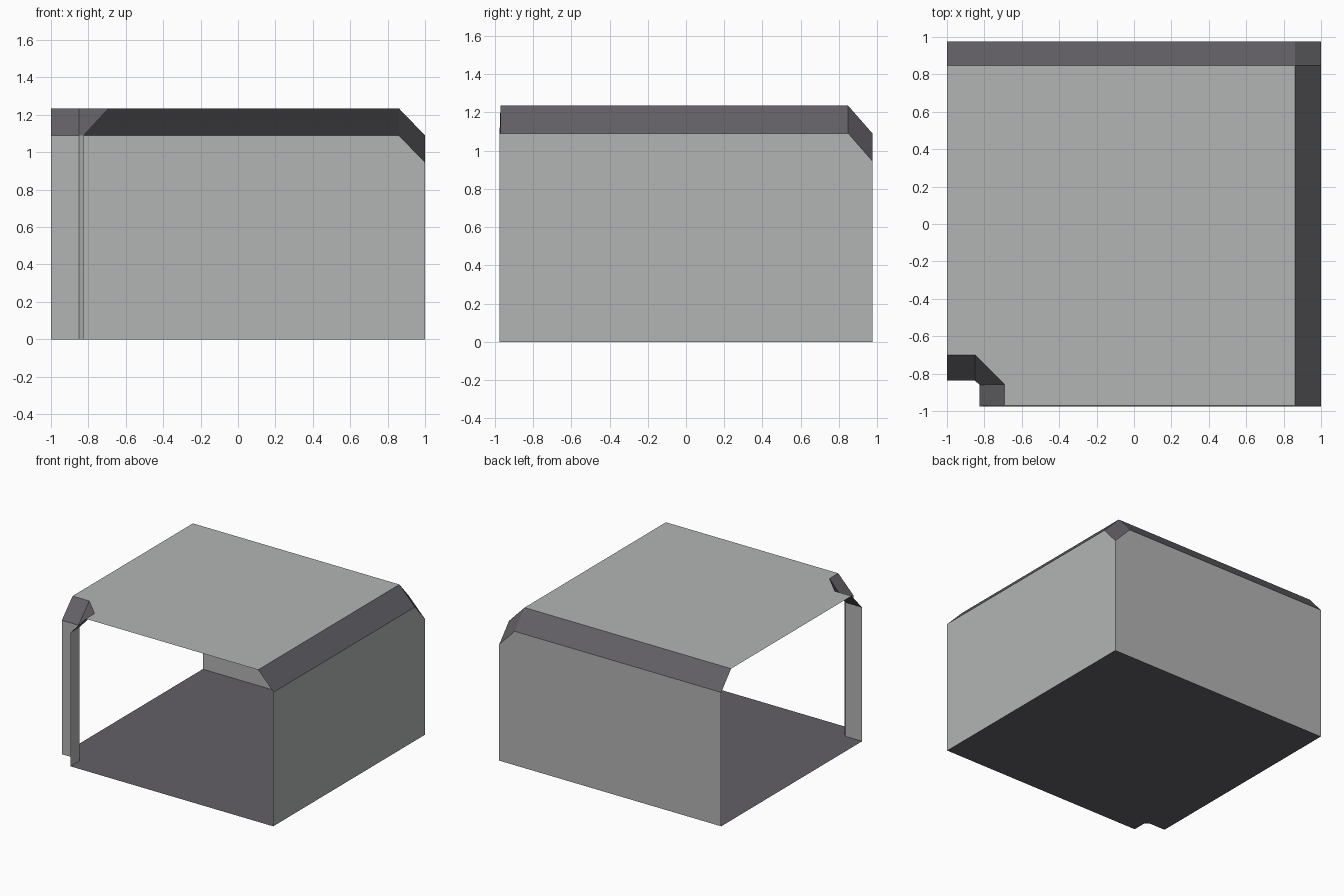
import bpy, bmesh

if "Cube" in bpy.data.objects:
    bpy.data.objects.remove(bpy.data.objects["Cube"])


def material(name, rgb):
    m = bpy.data.materials.new(name)
    m.diffuse_color = (*rgb, 1)
    m.use_nodes = True
    m.node_tree.nodes["Principled BSDF"].inputs["Base Color"].default_value = m.diffuse_color
    return m


LIGHT = material("light grey panel", (0.45, 0.455, 0.455))
DARK = material("dark grey trim", (0.124, 0.119, 0.132))

# Key sizes: outer edges, wall top, roof height, inner edge of the sloped trim
X, Y = 1.0, 0.975
WALL, ROOF, DROP = 1.09, 1.235, 0.945
XI, YI = 0.86, 0.848
FRONT = -0.97

# Plan of the inverted corner: at wall line, and at roof line
LOWER = [(-X, -0.838), (-0.85, -0.838), (-0.825, -0.86), (-0.825, -Y)]
UPPER = [(-X, -0.70), (-0.85, -0.70), (-0.692, -0.857), (-0.692, FRONT)]


def part(name, polygons, mat):
    bm = bmesh.new()
    for poly in polygons:
        bm.faces.new([bm.verts.new(p) for p in poly])
    bmesh.ops.remove_doubles(bm, verts=bm.verts, dist=0.0005)
    mesh = bpy.data.meshes.new(name)
    bm.to_mesh(mesh)
    bm.free()
    mesh.materials.append(mat)
    obj = bpy.data.objects.new(name, mesh)
    bpy.context.collection.objects.link(obj)
    return obj


def at(path, z):
    return [(x, y, z) for x, y in path]


def loft(low, high):
    """Quads joining two matching paths."""
    return [(low[i], low[i + 1], high[i + 1], high[i]) for i in range(len(low) - 1)]


# Floor and roof, both notched at the inverted corner
part("floor", [at(LOWER + [(X, -Y), (X, Y), (-X, Y)], 0)], DARK)
part("roof", [at((UPPER + [(XI, FRONT), (XI, YI), (-X, YI)])[::-1], ROOF)], LIGHT)

# Outer walls, stepping down at the bevelled corner
part("right_wall", [[(X, -Y, 0), (X, -Y, WALL), (X, YI, WALL), (X, Y, DROP), (X, Y, 0)]], LIGHT)
part("back_wall", [[(X, Y, 0), (X, Y, DROP), (XI, Y, WALL), (-X, Y, WALL), (-X, Y, 0)]], LIGHT)

# Sloped trim between walls and roof
part("right_trim", [[(X, FRONT, WALL), (XI, FRONT, ROOF), (XI, YI, ROOF), (X, YI, WALL)]], DARK)
part("back_trim", [[(XI, Y, WALL), (XI, YI, ROOF), (-X, YI, ROOF), (-X, Y, WALL)]], DARK)
part("corner_trim", [[(X, YI, WALL), (XI, YI, ROOF), (XI, Y, WALL), (X, Y, DROP)]], DARK)

# Inverted corner post and its sloped trim
part("corner_post", loft(at(LOWER, WALL), at(LOWER, 0)), LIGHT)
part("post_trim", loft(at(UPPER, ROOF), at(LOWER, WALL)), DARK)
